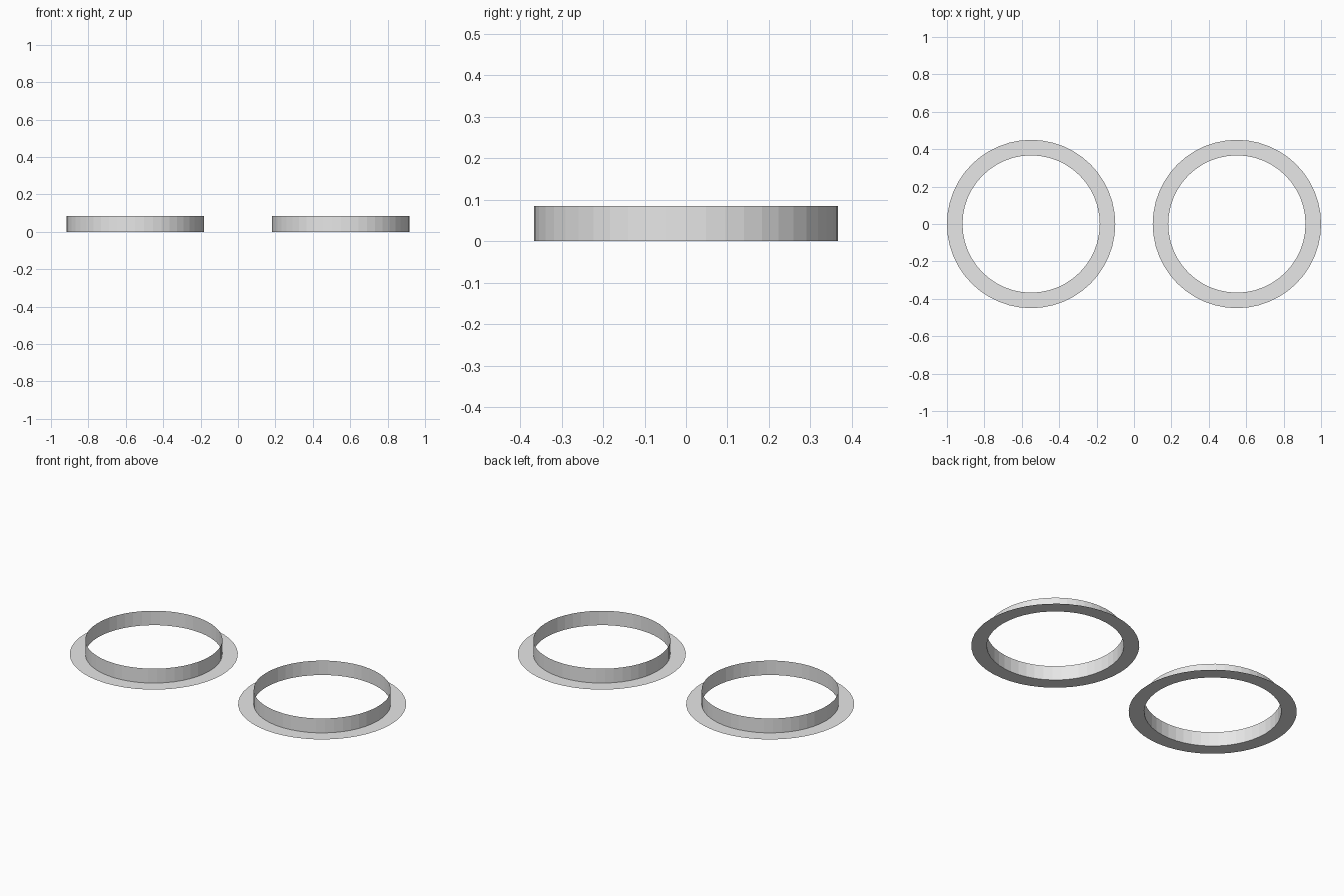
import bpy, bmesh, math

if "Cube" in bpy.data.objects:
    bpy.data.objects.remove(bpy.data.objects["Cube"])

SEGMENTS = 48
R_IN, R_OUT, HEIGHT, OFFSET = 0.367, 0.45, 0.085, 0.55

grey = bpy.data.materials.new("light grey")
grey.diffuse_color = (0.8, 0.8, 0.8, 1)
grey.use_nodes = True
grey.node_tree.nodes["Principled BSDF"].inputs["Base Color"].default_value = grey.diffuse_color


def lathe(name, profile, x):
    """Open surface made by turning (radius, height) points about z."""
    bm = bmesh.new()
    rings = [[bm.verts.new((r * math.cos(a), r * math.sin(a), z))
              for a in (2 * math.pi * i / SEGMENTS for i in range(SEGMENTS))]
             for r, z in profile]
    for lo, hi in zip(rings, rings[1:]):
        for i in range(SEGMENTS):
            j = (i + 1) % SEGMENTS
            bm.faces.new((lo[i], lo[j], hi[j], hi[i]))
    mesh = bpy.data.meshes.new(name)
    bm.to_mesh(mesh)
    bm.free()
    mesh.materials.append(grey)
    obj = bpy.data.objects.new(name, mesh)
    obj.location.x = x
    bpy.context.collection.objects.link(obj)


# Each ring: thin flat flange on the ground and a thin upright collar
for side, x in (("left", -OFFSET), ("right", OFFSET)):
    lathe(side + "_flange", [(R_OUT, 0), (R_IN, 0)], x)
    lathe(side + "_collar", [(R_IN, 0), (R_IN, HEIGHT)], x)
